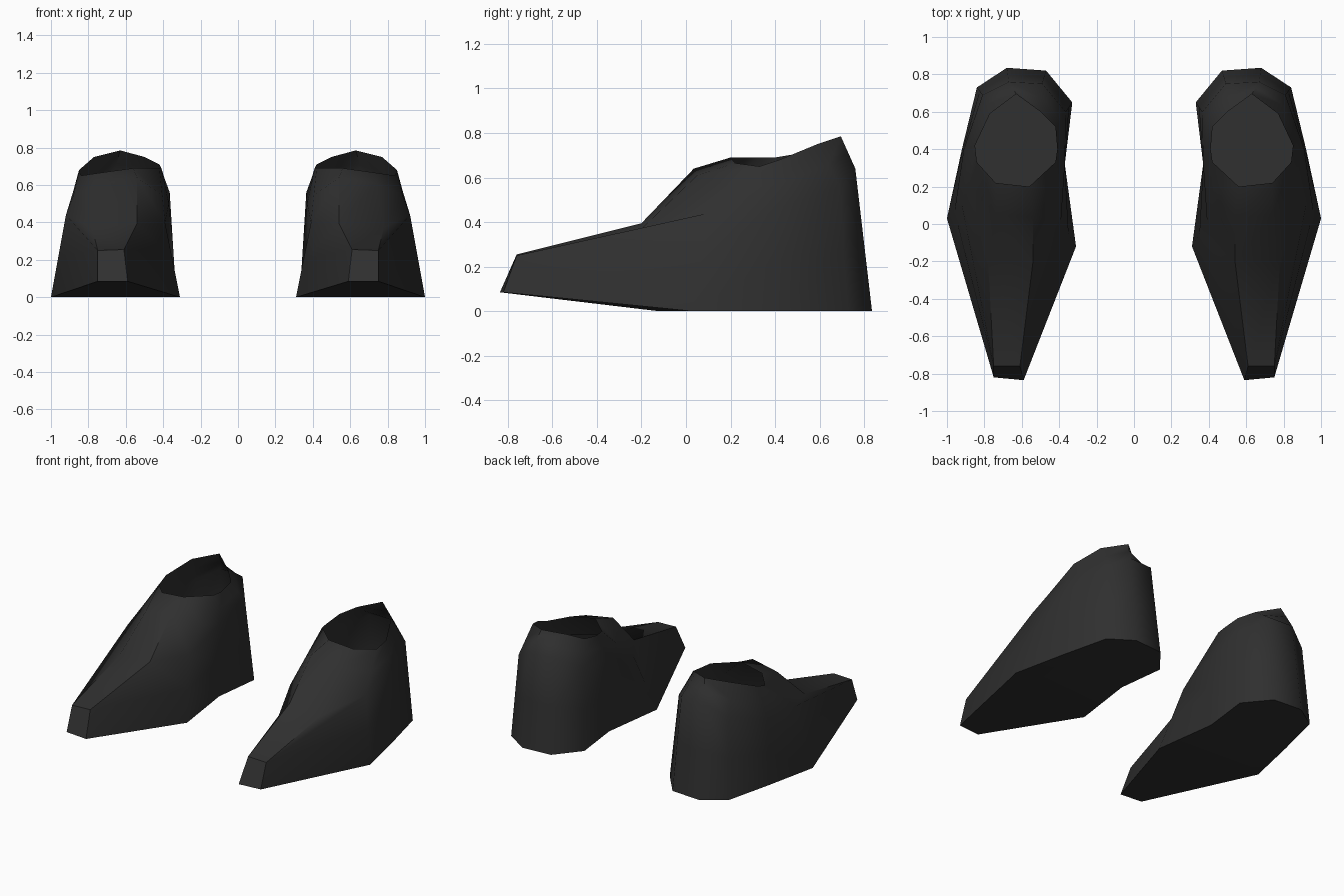
import bpy, bmesh, math
from mathutils import Vector

if "Cube" in bpy.data.objects:
    bpy.data.objects.remove(bpy.data.objects["Cube"])

leather = bpy.data.materials.new("charcoal_leather")
leather.diffuse_color = (0.029, 0.029, 0.029, 1)
leather.use_nodes = True
leather.node_tree.nodes["Principled BSDF"].inputs["Base Color"].default_value = leather.diffuse_color

# Front columns: sole, toe top, instep, ankle, opening rim
front_inner = [(.59, -.835, .085), (.61, -.76, .255), (.54, -.20, .395), (.54, .035, .64), (.56, .20, .69)]
front_outer = [(.75, -.82, .085), (.75, -.76, .25), (.78, -.20, .37), (.74, .05, .61), (.74, .22, .665)]

# Side and heel columns: sole, widest point of the wall, opening rim
walls = [
    [(1.0, .03, 0), (.92, .10, .44), (.84, .33, .65)],
    [(.92, .40, 0), (.91, .40, .46), (.85, .42, .68)],
    [(.84, .73, 0), (.81, .69, .56), (.77, .59, .75)],
    [(.68, .835, 0), (.67, .76, .64), (.63, .695, .785)],
    [(.47, .82, 0), (.49, .75, .64), (.50, .60, .75)],
    [(.33, .65, 0), (.365, .60, .56), (.42, .52, .71)],
    [(.37, .32, 0), (.37, .32, .50), (.41, .40, .69)],
    [(.31, -.12, 0), (.39, .02, .40), (.42, .33, .69)],
]


def five_points(column):
    """Insert midpoints so that a wall column has five points."""
    a, b, c = map(Vector, column)
    return [a, (a + b) / 2, b, (b + c) / 2, c]


def make_shoe(name, side):
    columns = [front_inner, front_outer] + [five_points(w) for w in walls]
    bm = bmesh.new()
    grid = [[bm.verts.new((side * p[0], p[1], p[2])) for p in col] for col in columns]
    n = len(grid)
    # Upper, open at the ankle
    for i in range(n):
        a, b = grid[i], grid[(i + 1) % n]
        for j in range(4):
            bm.faces.new((a[j], b[j], b[j + 1], a[j + 1]))
    # Sole: raised toe part and flat heel part
    sole = [col[0] for col in grid]
    bm.faces.new((sole[0], sole[n - 1], sole[2], sole[1]))
    bm.faces.new(list(reversed(sole[2:])))
    if side < 0:
        bmesh.ops.reverse_faces(bm, faces=bm.faces[:])
    mesh = bpy.data.meshes.new(name)
    bm.to_mesh(mesh)
    bm.free()
    mesh.materials.append(leather)
    shoe = bpy.data.objects.new(name, mesh)
    bpy.context.collection.objects.link(shoe)
    bpy.ops.object.select_all(action='DESELECT')
    shoe.select_set(True)
    bpy.context.view_layer.objects.active = shoe
    bpy.ops.object.shade_smooth_by_angle(angle=math.radians(50))


make_shoe("left_shoe", 1)
make_shoe("right_shoe", -1)
